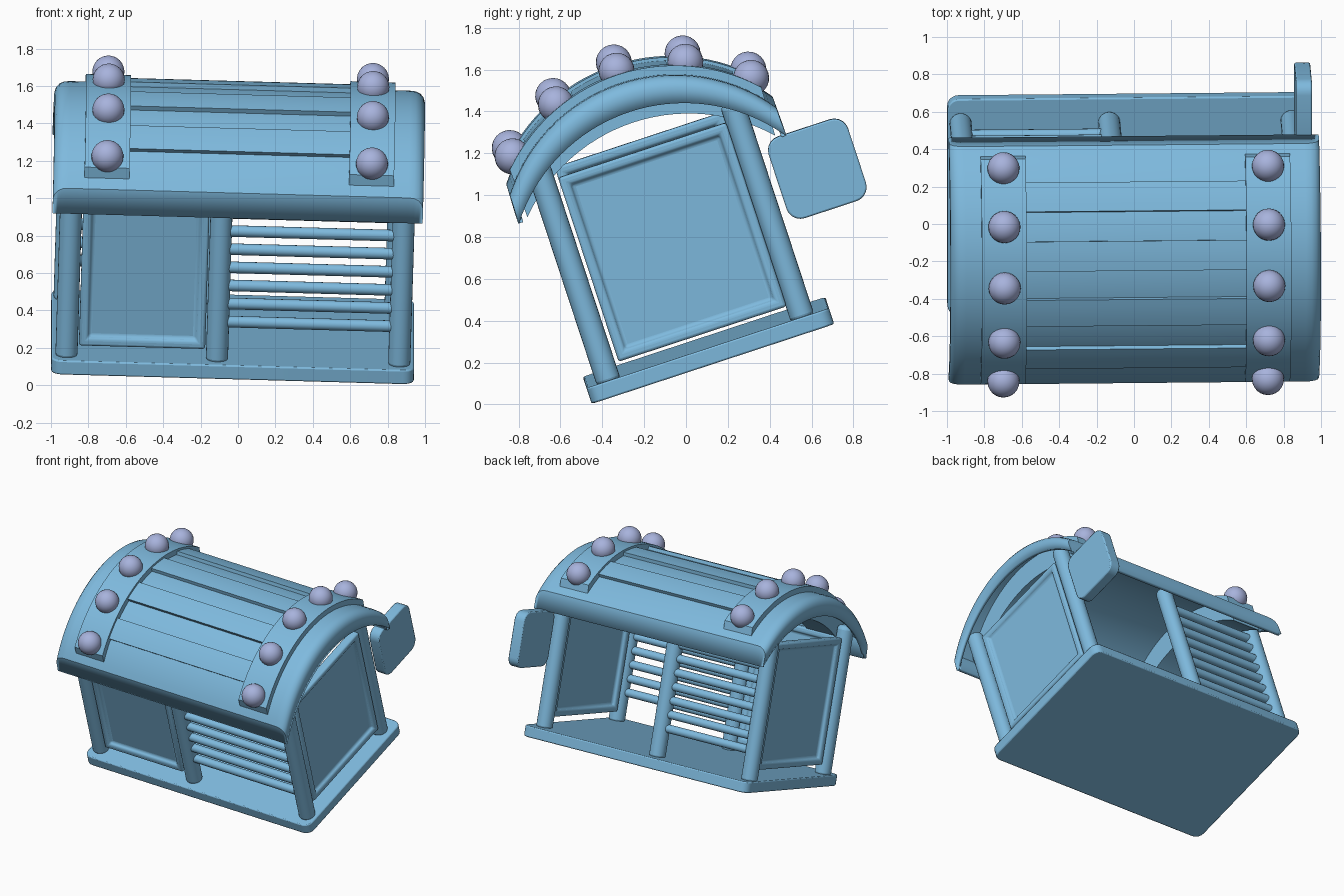
import bpy, bmesh, math
from mathutils import Matrix, Vector

if "Cube" in bpy.data.objects:
    bpy.data.objects.remove(bpy.data.objects["Cube"])


def material(name, rgb):
    m = bpy.data.materials.new(name)
    m.diffuse_color = (*rgb, 1)
    m.use_nodes = True
    m.node_tree.nodes["Principled BSDF"].inputs["Base Color"].default_value = m.diffuse_color
    return m


BLUE = material("sky_blue", (0.21, 0.49, 0.73))
LILAC = material("lilac", (0.39, 0.45, 0.72))


def finish(name, bm, mat=BLUE):
    bmesh.ops.recalc_face_normals(bm, faces=bm.faces)
    me = bpy.data.meshes.new(name)
    bm.to_mesh(me)
    bm.free()
    me.materials.append(mat)
    ob = bpy.data.objects.new(name, me)
    bpy.context.collection.objects.link(ob)
    return ob


def add_bevel(ob, width, segments=3):
    b = ob.modifiers.new("round", 'BEVEL')
    b.width, b.segments = width, segments
    b.limit_method, b.angle_limit = 'ANGLE', math.radians(50)


def box_bm(lo, hi):
    bm = bmesh.new()
    bmesh.ops.create_cube(bm, size=1)
    for v in bm.verts:
        v.co = Vector([lo[i] + (v.co[i] + 0.5) * (hi[i] - lo[i]) for i in range(3)])
    return bm


def plate(name, lo, hi, axis, radius):
    """Box whose corners are rounded around one axis."""
    bm = box_bm(lo, hi)
    edges = [e for e in bm.edges if abs(e.verts[0].co[axis] - e.verts[1].co[axis]) > 1e-4]
    bmesh.ops.bevel(bm, geom=edges, offset=radius, segments=5, profile=0.5, affect='EDGES')
    ob = finish(name, bm)
    add_bevel(ob, 0.008, 2)


def panel(name, lo, hi, axis):
    """Framed panel, sunk on both broad sides."""
    bm = box_bm(lo, hi)
    bm.normal_update()
    for f in [f for f in bm.faces if abs(f.normal[axis]) > 0.9]:
        n = f.normal.copy()
        bmesh.ops.inset_individual(bm, faces=[f], thickness=0.06)
        bmesh.ops.inset_individual(bm, faces=[f], thickness=0.015)
        for v in f.verts:
            v.co -= n * 0.027
    ob = finish(name, bm)
    add_bevel(ob, 0.014)


def rod(name, a, b, r, sides=24):
    a, b = Vector(a), Vector(b)
    d = b - a
    bm = bmesh.new()
    mat = Matrix.Translation((a + b) / 2) @ d.to_track_quat('Z', 'Y').to_matrix().to_4x4()
    bmesh.ops.create_cone(bm, cap_ends=True, segments=sides, radius1=r, radius2=r,
                          depth=d.length, matrix=mat)
    return finish(name, bm)


def slab(name, outer, inner, x0, x1):
    """Curved board: paired outer and inner (y, z) points, extruded along x."""
    bm = bmesh.new()
    rows = [[bm.verts.new((x, y, z)) for x, (y, z) in
             ((x0, o), (x1, o), (x1, i), (x0, i))] for o, i in zip(outer, inner)]
    for a, b in zip(rows, rows[1:]):
        for k in range(4):
            bm.faces.new((a[k], a[(k + 1) % 4], b[(k + 1) % 4], b[k]))
    bm.faces.new(rows[0])
    bm.faces.new(rows[-1])
    return finish(name, bm)


ROOF_R, ROOF_Z = 0.83, 0.58


def arc(r, a0, a1, n):
    out = []
    for i in range(n + 1):
        a = math.radians(a0 + (a1 - a0) * i / n)
        out.append((r * math.sin(a), ROOF_Z + r * math.cos(a)))
    return out


# Floor and the small board beside the doorway
plate("floor", (-0.97, -0.61, 0), (0.97, 0.61, 0.08), 2, 0.06)
plate("side_board", (0.87, 0.565, 0.525), (0.955, 0.965, 0.935), 0, 0.07)

# Posts
for side, y, xs in (("front", -0.50, (-0.89, -0.085, 0.89)),
                    ("back", 0.475, (-0.90, -0.105, 0.87))):
    for x in xs:
        add_bevel(rod(side + "_post", (x, y, 0.06), (x, y, 1.16), 0.059), 0.03)

# Wall panels
panel("right_panel", (0.845, -0.425, 0.15), (0.915, 0.42, 1.075), 0)
panel("left_panel", (-0.925, -0.425, 0.15), (-0.855, 0.42, 1.075), 0)
panel("front_panel", (-0.825, -0.535, 0.14), (-0.15, -0.465, 1.075), 1)

# Slatted railings
for i in range(8):
    z = 0.29 + 0.102 * i
    rod("front_slat", (-0.07, -0.50, z), (0.87, -0.50, z), 0.031, 16)
    rod("back_slat", (-0.88, 0.475, z), (-0.12, 0.475, z), 0.031, 16)

# Arched roof shell with curled ends and short eaves
HALF = [(0.99, 0.14), (0.99, 0.06), (0.982, 0.035), (0.965, 0.015), (0.94, 0.003), (0.91, 0)]
ribs = [(-x, d) for x, d in HALF] + [(x, d) for x, d in reversed(HALF)]
curve = arc(ROOF_R, -53.8, 53.8, 36)
bm = bmesh.new()
grid = []
for x, d in ribs:
    row = [(y, z - d) for y, z in curve]
    row = [(-0.674, 0.929)] + row + [(0.674, 0.929)]
    grid.append([bm.verts.new((x, y, max(z, 0.93 + 0.0001 * i) if 0 < i < len(row) - 1 else z))
                 for i, (y, z) in enumerate(row)])
for a, b in zip(grid, grid[1:]):
    for k in range(len(a) - 1):
        bm.faces.new((a[k], b[k], b[k + 1], a[k + 1]))
bmesh.ops.recalc_face_normals(bm, faces=bm.faces)
bm.normal_update()
top = max(bm.faces, key=lambda f: f.calc_center_median().z)
up = top.normal.z > 0
roof = finish("roof", bm)
s = roof.modifiers.new("thickness", 'SOLIDIFY')
s.thickness, s.offset = 0.025, (-1 if up else 1)

# Raised roof planks
for c in (-32.4, -10.8, 10.8, 32.4):
    slab("roof_plank", arc(0.856, c - 5.4, c + 5.4, 4), arc(0.81, c - 5.4, c + 5.4, 4),
         -0.60, 0.60)

# Roof straps with domed studs
for x in (-0.705, 0.71):
    outer = arc(0.872, -46.5, 46.5, 28)
    slab("roof_strap", outer, [(y * 0.985, z - 0.24) for y, z in outer], x - 0.12, x + 0.12)
    for deg in (-42.5, -21.5, 0, 21.5, 42.5):
        y, z = arc(0.888, deg, deg, 1)[0]
        bm = bmesh.new()
        bmesh.ops.create_uvsphere(bm, u_segments=24, v_segments=12, radius=0.086,
                                  matrix=Matrix.Translation((x, y, z)))
        finish("roof_stud", bm, LILAC)

# Smooth shading, then tip the whole hut backwards
tilt = (Matrix.Translation((-0.03, 0.12, 0.22)) @ Matrix.Rotation(math.radians(18.2), 4, 'X')
        @ Matrix.Rotation(math.radians(1.7), 4, 'Y'))
for ob in bpy.context.scene.objects:
    ob.data.transform(tilt)
    ob.select_set(True)
    bpy.context.view_layer.objects.active = ob
bpy.ops.object.shade_smooth_by_angle(angle=math.radians(35))
